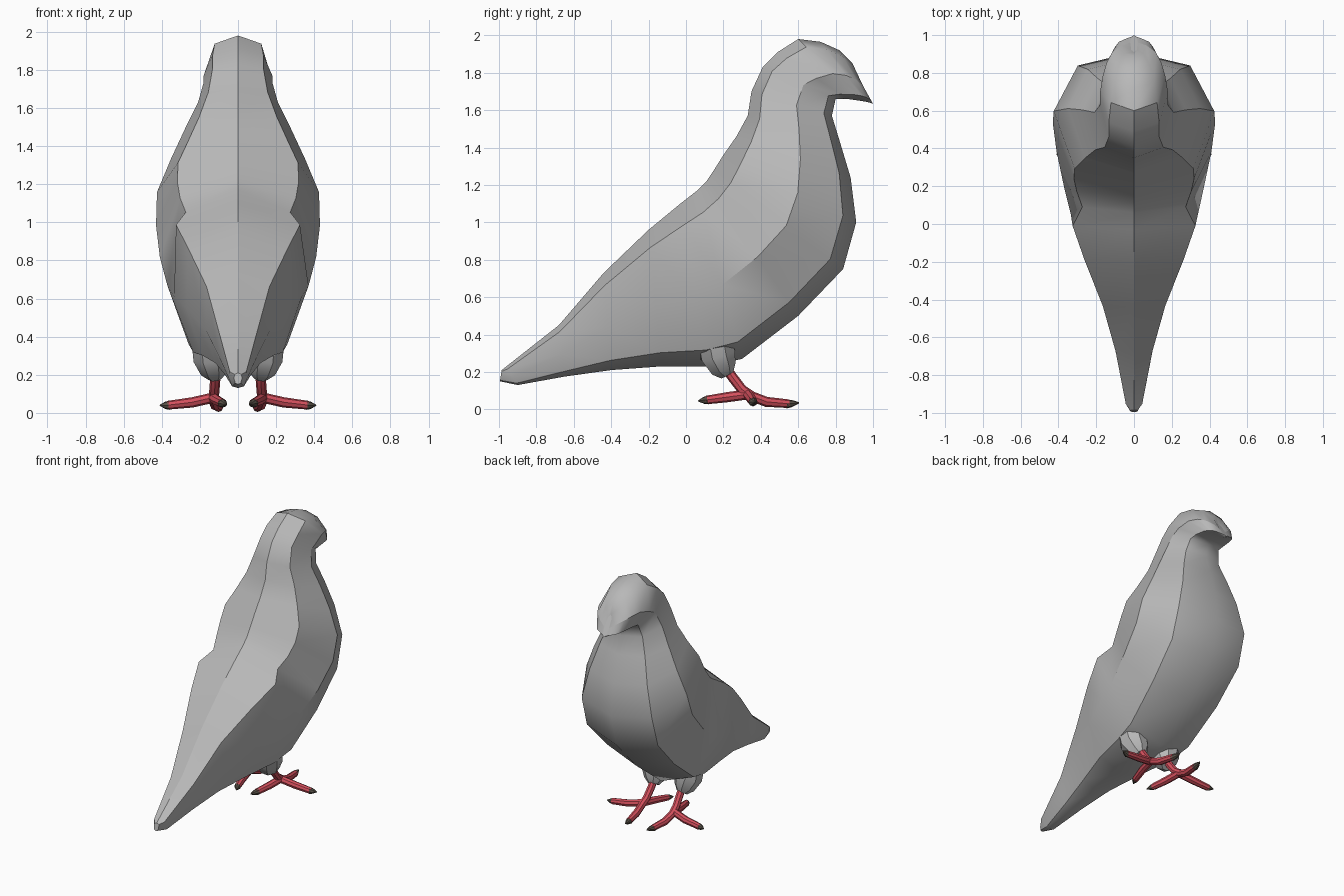
import bpy
import bmesh
from mathutils import Vector

start_cube = bpy.data.objects.get("Cube")
if start_cube:
    bpy.data.objects.remove(start_cube, do_unlink=True)


def make_material(name, colour):
    material = bpy.data.materials.new(name)
    material.use_nodes = True
    material.diffuse_color = (*colour, 1)
    shader = material.node_tree.nodes["Principled BSDF"]
    shader.inputs["Base Color"].default_value = (*colour, 1)
    shader.inputs["Roughness"].default_value = 0.7
    return material


feather_grey = make_material("feather grey", (0.48, 0.48, 0.48))
leg_red = make_material("leg red", (0.66, 0.08, 0.11))
claw_brown = make_material("claw brown", (0.1, 0.085, 0.065))


def add_mesh(name, bm, material):
    bmesh.ops.recalc_face_normals(bm, faces=bm.faces)
    mesh = bpy.data.meshes.new(name)
    bm.to_mesh(mesh)
    bm.free()
    mesh.materials.append(material)
    obj = bpy.data.objects.new(name, mesh)
    bpy.context.collection.objects.link(obj)
    return obj


# Body sections from tail to beak: back (y, z), breast (y, z), half width
sections = [
    (-.985, .21, -.995, .15, .02), (-.96, .23, -.9, .13, .045),
    (-.68, .45, -.65, .175, .1), (-.44, .73, -.4, .21, .17),
    (-.2, .96, -.13, .23, .27), (-.03, 1.1, .12, .23, .335),
    (.06, 1.17, .3, .27, .37), (.11, 1.22, .6, .5, .41),
    (.15, 1.28, .84, .75, .43), (.2, 1.36, .91, 1, .425),
    (.27, 1.46, .88, 1.24, .35), (.33, 1.57, .82, 1.44, .275),
    (.35, 1.7, .78, 1.57, .21), (.41, 1.83, .8, 1.66, .18),
    (.49, 1.91, .86, 1.66, .18), (.6, 1.98, .93, 1.65, .165),
    (.72, 1.965, .96, 1.645, .145), (.82, 1.92, .98, 1.64, .115),
    (.89, 1.85, .99, 1.637, .065), (.91, 1.78, 1, 1.635, .02),
]
WING_START, HEAD_START = 6, 15


def section_points(index, back_y, back_z, front_y, front_z, width):
    """Half outline: back ridge, shoulder, side, breast edge, breast centre."""
    back, front = Vector((0, back_y, back_z)), Vector((0, front_y, front_z))
    shoulder = 0.97 if index < WING_START else 0.74
    outline = ((0, 0), (0.13, shoulder), (0.56, 1), (0.9, 0.7), (1, 0))
    return [back.lerp(front, t) + Vector((width * w, 0, 0)) for t, w in outline]


# Faceted body lofted through closed rings
bm = bmesh.new()
rings = []
for index, section in enumerate(sections):
    half = section_points(index, *section)
    mirrored = [Vector((-p.x, p.y, p.z)) for p in reversed(half[1:-1])]
    rings.append([bm.verts.new(p) for p in half + mirrored])
count = len(rings[0])
for lower, upper in zip(rings, rings[1:]):
    for k in range(count):
        n = (k + 1) % count
        bm.faces.new((lower[k], lower[n], upper[n], upper[k]))
bm.faces.new(rings[0])
bm.faces.new(rings[-1])
for face in bm.faces:
    face.smooth = len(face.verts) == 4

# Crease the plumage lines, leaving the tail sides and crown soft
for i in range(len(rings) - 1):
    for k in range(count):
        line = min(k, count - k)
        sharp = line in (1, 3) or (line == 2 and i >= WING_START)
        sharp = sharp or (line == 0 and i < HEAD_START)
        if i >= HEAD_START and line == 1:
            sharp = False
        bm.edges.get((rings[i][k], rings[i + 1][k])).smooth = not sharp
for k in range(count):
    crown = bm.edges.get((rings[HEAD_START][k], rings[HEAD_START][(k + 1) % count]))
    crown.smooth = k not in (0, count - 1)
add_mesh("body", bm, feather_grey)


def add_tube(name, points, radii, material):
    curve = bpy.data.curves.new(name, "CURVE")
    curve.dimensions = "3D"
    curve.bevel_depth = 1
    curve.bevel_resolution = 2
    curve.use_fill_caps = True
    spline = curve.splines.new("POLY")
    spline.points.add(len(points) - 1)
    for point, position, radius in zip(spline.points, points, radii):
        point.co = (*position, 1)
        point.radius = radius
    curve.materials.append(material)
    obj = bpy.data.objects.new(name, curve)
    bpy.context.collection.objects.link(obj)
    bpy.ops.object.select_all(action="DESELECT")
    obj.select_set(True)
    bpy.context.view_layer.objects.active = obj
    bpy.ops.object.convert(target="MESH")
    bpy.ops.object.shade_smooth_by_angle()


# Toe paths for the left foot, the last point being the claw tip
toes = {
    "front_toe": [(.13, .35, .07), (.12, .43, .04), (.1, .55, .03), (.09, .605, .035)],
    "outer_toe": [(.13, .33, .08), (.24, .35, .055), (.37, .36, .04), (.41, .37, .04)],
    "back_toe": [(.13, .33, .08), (.11, .22, .065), (.08, .11, .05), (.06, .065, .045)],
}
TOE = 0.027
for side, sign in (("left", 1), ("right", -1)):
    def flip(points):
        return [(sign * x, y, z) for x, y, z in points]

    # Feathered thigh tapering onto the leg
    add_tube(side + "_thigh", flip([(.15, .15, .4), (.14, .17, .29), (.125, .2, .22), (.12, .22, .185)]),
             (.1, .1, .075, .04), feather_grey)
    add_tube(side + "_leg", flip([(.12, .2, .24), (.12, .25, .17), (.125, .3, .105), (.13, .36, .065)]),
             [TOE] * 4, leg_red)
    for toe, path in toes.items():
        add_tube(side + "_" + toe, flip(path[:-1]), [TOE, TOE, TOE * 0.85], leg_red)
        base, tip = Vector(path[-2]), Vector(path[-1])
        claw = [base.lerp(tip, -0.25), base.lerp(tip, 0.3), tip]
        add_tube(side + "_" + toe + "_claw", flip(claw), [TOE * 0.9, TOE * 0.7, 0.003], claw_brown)
